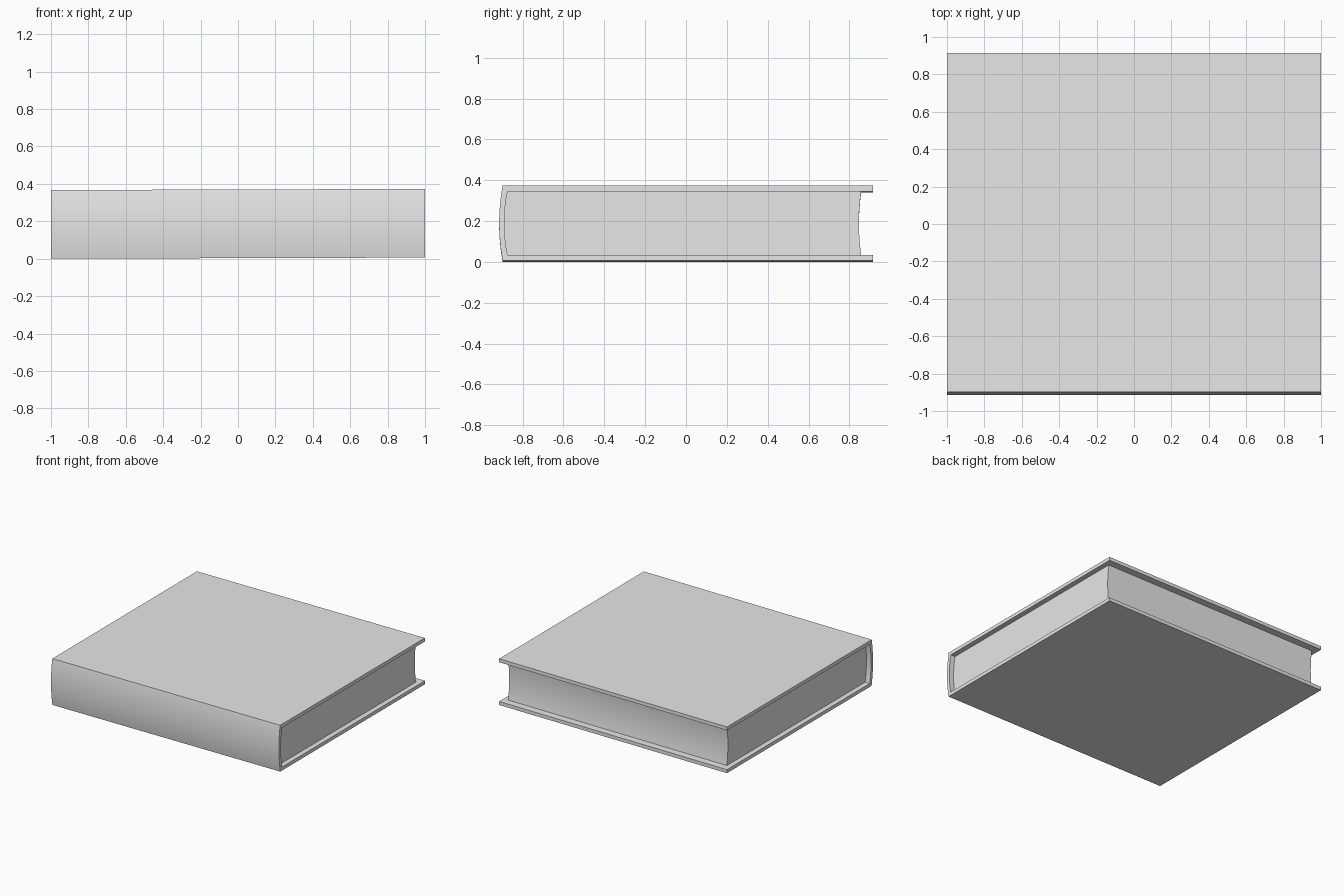
import bpy
import bmesh
import math

# Remove the default cube
if "Cube" in bpy.data.objects:
    bpy.data.objects.remove(bpy.data.objects["Cube"], do_unlink=True)

HEIGHT = 0.367      # closed thickness before the slight lean
BOARD = 0.028       # cover board thickness
BACK = 0.915        # fore edge of the boards
LEAN = 0.003        # the book rests slightly lower on its -x side

grey = bpy.data.materials.new("plain_grey")
grey.use_nodes = True
colour = (0.8, 0.8, 0.8, 1.0)
grey.diffuse_color = colour
grey.node_tree.nodes["Principled BSDF"].inputs["Base Color"].default_value = colour


def bow(y_end, y_mid, z0, z1, steps=16):
    """Shallow curve in (y, z) from z0 up to z1, bulging from y_end to y_mid."""
    points = []
    for i in range(steps + 1):
        t = i / steps
        bulge = 4 * t * (1 - t)
        points.append((y_end + (y_mid - y_end) * bulge, z0 + (z1 - z0) * t))
    return points


def extrude_profile(name, profile, half_width):
    """Extrude a closed (y, z) profile along x, centred on x = 0."""
    bm = bmesh.new()
    face = bm.faces.new([bm.verts.new((-half_width, y, z)) for y, z in profile])
    result = bmesh.ops.extrude_face_region(bm, geom=[face])
    moved = [v for v in result["geom"] if isinstance(v, bmesh.types.BMVert)]
    bmesh.ops.translate(bm, verts=moved, vec=(2 * half_width, 0, 0))
    bmesh.ops.recalc_face_normals(bm, faces=bm.faces)
    mesh = bpy.data.meshes.new(name)
    bm.to_mesh(mesh)
    bm.free()
    mesh.materials.append(grey)
    obj = bpy.data.objects.new(name, mesh)
    bpy.context.collection.objects.link(obj)
    obj.rotation_euler.y = -LEAN
    obj.location.z = LEAN
    bpy.ops.object.select_all(action="DESELECT")
    obj.select_set(True)
    bpy.context.view_layer.objects.active = obj
    bpy.ops.object.shade_smooth_by_angle(angle=math.radians(30))
    return obj


low, high = BOARD, HEIGHT - BOARD
outer_spine = bow(-0.898, -BACK, 0, HEIGHT)
inner_spine = bow(-0.874, -0.89, low, high)
fore_edge = bow(0.858, 0.847, low, high)

# Cover: two boards joined by the rounded spine
extrude_profile(
    "cover",
    outer_spine + [(BACK, HEIGHT), (BACK, high)] + inner_spine[::-1]
    + [(BACK, low), (BACK, 0)],
    1.0,
)

# Page block: rounded at the spine, hollowed at the fore edge
extrude_profile("page_block", inner_spine + fore_edge[::-1], 0.96)
